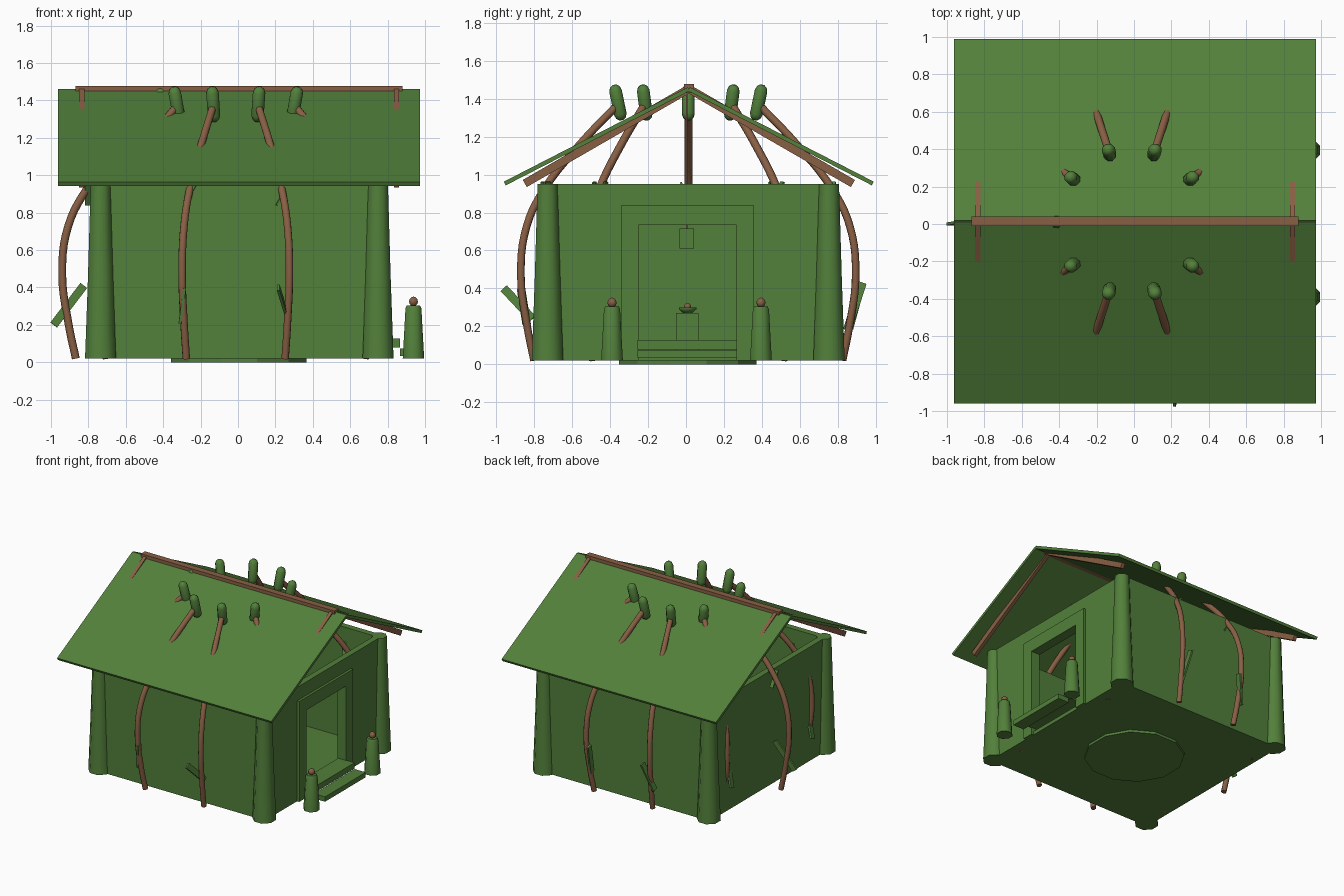
import bpy, bmesh, math
from mathutils import Vector

if "Cube" in bpy.data.objects:
    bpy.data.objects.remove(bpy.data.objects["Cube"])

CX, CY = 0.007, 0.012          # centre of the house body


def material(name, rgb):
    m = bpy.data.materials.new(name)
    m.diffuse_color = (*rgb, 1)
    m.use_nodes = True
    m.node_tree.nodes["Principled BSDF"].inputs["Base Color"].default_value = m.diffuse_color
    return m


GREEN = material("leaf green", (0.085, 0.215, 0.043))
BROWN = material("bark brown", (0.25, 0.115, 0.058))


def finish(name, bm, mat, smooth=False):
    bmesh.ops.recalc_face_normals(bm, faces=bm.faces)
    me = bpy.data.meshes.new(name)
    bm.to_mesh(me)
    bm.free()
    me.materials.append(mat)
    ob = bpy.data.objects.new(name, me)
    bpy.context.collection.objects.link(ob)
    if smooth:
        bpy.ops.object.select_all(action='DESELECT')
        ob.select_set(True)
        bpy.context.view_layer.objects.active = ob
        bpy.ops.object.shade_smooth_by_angle(angle=math.radians(50))
    return ob


def box(name, x, y, z, mat=GREEN):
    bm = bmesh.new()
    bmesh.ops.create_cube(bm, size=1)
    for v in bm.verts:
        v.co = [r[0] + (c + 0.5) * (r[1] - r[0]) for c, r in zip(v.co, (x, y, z))]
    return finish(name, bm, mat)


def lathe(name, rings, loc, mat=GREEN, sides=8, axis=(0, 0, 1), smooth=True):
    """Solid of revolution from (radius, height) rings along an axis."""
    rot = Vector((0, 0, 1)).rotation_difference(Vector(axis))
    bm = bmesh.new()
    loops = []
    for r, z in rings:
        loops.append([bm.verts.new(rot @ Vector((
            r * math.cos(math.tau * (i + 0.5) / sides),
            r * math.sin(math.tau * (i + 0.5) / sides), z)) + Vector(loc))
            for i in range(sides)])
    for a, b in zip(loops, loops[1:]):
        for i in range(sides):
            j = (i + 1) % sides
            bm.faces.new((a[i], a[j], b[j], b[i]))
    bm.faces.new(loops[0])
    bm.faces.new(loops[-1])
    return finish(name, bm, mat, smooth)


def ball(name, loc, r, mat):
    rings = [(max(r * math.sin(math.pi * k / 6), 0.001), -r * math.cos(math.pi * k / 6))
             for k in range(7)]
    return lathe(name, rings, loc, mat)


def plank(name, p, q, side, width, thick, mat=GREEN):
    """Bar from p to q; 'side' gives the direction of its width."""
    p, q = Vector(p), Vector(q)
    d = (q - p).normalized()
    n = d.cross(Vector(side)).normalized()
    s = n.cross(d)
    bm = bmesh.new()
    bmesh.ops.create_cube(bm, size=1)
    for v in bm.verts:
        v.co = (p + q) / 2 + d * v.co.x * (q - p).length + s * v.co.y * width + n * v.co.z * thick
    return finish(name, bm, mat)


# Base disc and floor
lathe("base_disc", [(0.375, 0), (0.375, 0.02)], (0.005, 0.01, 0), sides=12, smooth=False)
H, T, Z0, Z1 = 0.765, 0.05, 0.02, 0.95
X0, X1, Y0, Y1 = CX - H, CX + H, CY - H, CY + H
box("floor", (X0, X1), (Y0, Y1), (Z0, 0.05))

# Walls, with a doorway on the right side
DY0, DY1, DZ = -0.25, 0.265, 0.735
box("front_wall", (X0, X1), (Y0, Y0 + T), (Z0, Z1))
box("back_wall", (X0, X1), (Y1 - T, Y1), (Z0, Z1))
box("left_wall", (X0, X0 + T), (Y0, Y1), (Z0, Z1))
box("door_wall_front", (X1 - T, X1), (Y0, DY0), (Z0, Z1))
box("door_wall_back", (X1 - T, X1), (DY1, Y1), (Z0, Z1))
box("door_wall_top", (X1 - T, X1), (DY0, DY1), (DZ, Z1))

# Door frame and steps
FX = (X1 - 0.06, X1 + 0.02)
box("frame_front", FX, (-0.34, DY0), (Z0, 0.84))
box("frame_back", FX, (DY1, 0.355), (Z0, 0.84))
box("frame_top", FX, (DY0, DY1), (DZ, 0.84))
box("upper_step", (0.72, 0.865), (DY0 - 0.005, DY1 + 0.005), (0.078, 0.127))
box("lower_step", (0.865, 0.965), (DY0 - 0.005, DY1 + 0.005), (0.035, 0.075))

# Tapered corner columns and gate posts
for sx in (-1, 1):
    for sy in (-1, 1):
        lathe("corner_column", [(0.09, Z0), (0.088, 0.06), (0.073, 0.45), (0.057, Z1)],
              (CX + sx * 0.742, CY + sy * 0.742, 0))
for y in (-0.39, 0.395):
    lathe("gate_post", [(0.062, Z0), (0.046, 0.29), (0.038, 0.305)], (0.938, y, 0))
    ball("gate_post_knob", (0.938, y, 0.325), 0.026, BROWN)

# Gable roof, ridge beam and rafters
RY = 0.015
for s in (-1, 1):
    ridge, eave = Vector((0, RY, 1.451)), Vector((0, RY + s * 0.97, 0.953))
    plank("roof_panel", ridge + Vector((0.005, 0, 0)), eave + Vector((0.005, 0, 0)),
          (1, 0, 0), 1.936, 0.022)
    for x in (-0.835, 0.848):
        plank("rafter", (x, RY, 1.452), (x, RY + s * 0.865, 0.953), (1, 0, 0), 0.028, 0.043, BROWN)
box("ridge_beam", (-0.87, 0.88), (RY - 0.026, RY + 0.026), (1.43, 1.477), BROWN)

# Bent stems in a ring of ten, with the doorway place left empty
PROFILE = [(0.855, 0.02), (0.893, 0.2), (0.928, 0.48), (0.895, 0.73),
           (0.80, 0.92), (0.60, 1.16), (0.40, 1.36)]
SX, SY = -0.012, 0.012
for k in range(1, 10):
    a = math.radians(36 * k)
    ca, sa = math.cos(a), math.sin(a)
    cu = bpy.data.curves.new("stem", 'CURVE')
    cu.dimensions = '3D'
    cu.bevel_depth = 0.021
    cu.bevel_resolution = 2
    cu.use_fill_caps = True
    cu.resolution_u = 5
    sp = cu.splines.new('BEZIER')
    sp.bezier_points.add(len(PROFILE) - 1)
    for bp, (r, z) in zip(sp.bezier_points, PROFILE):
        bp.co = (SX + r * ca, SY + r * sa, z)
        bp.handle_left_type = bp.handle_right_type = 'AUTO'
    cu.materials.append(BROWN)
    bpy.context.collection.objects.link(bpy.data.objects.new("stem", cu))
    # Rounded bud at the tip, its top leaning outward
    L, R = 0.095, 0.036
    rings = [(0.012, -L), (0.028, -L + 0.012), (R, -L + 0.033),
             (R, L - 0.033), (0.028, L - 0.012), (0.012, L)]
    lathe("bud", rings, (SX + 0.39 * ca, SY + 0.39 * sa, 1.38), GREEN, 8,
          (0.22 * ca, 0.22 * sa, 1))
    # Small leaf high on the stem
    p = Vector((SX + 0.79 * ca, SY + 0.79 * sa, 0.90))
    t = Vector((-sa, ca, 0))
    plank("upper_leaf", p - t * 0.03 + Vector((0, 0, -0.06)), p + t * 0.04 + Vector((0, 0, 0.06)),
          (ca, sa, 0), 0.03, 0.01)

# Flat leaves crossing the lower stems
LEAVES = [
    ((-0.985, 0.0, 0.20), (-0.825, 0.03, 0.41)),
    ((0.215, -0.96, 0.40), (0.265, -0.81, 0.24)),
    ((-0.285, -0.87, 0.40), (-0.31, -0.84, 0.21)),
    ((0.225, 0.93, 0.43), (0.255, 0.85, 0.18)),
    ((-0.25, 0.92, 0.41), (-0.32, 0.86, 0.19)),
    ((-0.80, -0.49, 0.22), (-0.72, -0.55, 0.40)),
    ((-0.80, 0.55, 0.22), (-0.72, 0.49, 0.40)),
]
for p, q in LEAVES:
    plank("lower_leaf", p, q, (-(q[2] - p[2]), 0, q[0] - p[0])
          if abs(p[1]) < 0.1 else (0, q[2] - p[2], p[1] - q[1]), 0.045, 0.015)

# Altar with bowl and orb, and a hanging lantern inside
box("altar", (-0.06, 0.06), (-0.052, 0.067), (0.05, 0.27))
lathe("altar_bowl", [(0.025, 0.27), (0.05, 0.29), (0.05, 0.298)], (0, 0.008, 0))
ball("altar_orb", (0, 0.008, 0.303), 0.02, BROWN)
box("lantern", (-0.04, 0.04), (-0.035, 0.042), (0.61, 0.715))
box("lantern_cord", (-0.004, 0.004), (0.0, 0.008), (0.71, 1.44), BROWN)
